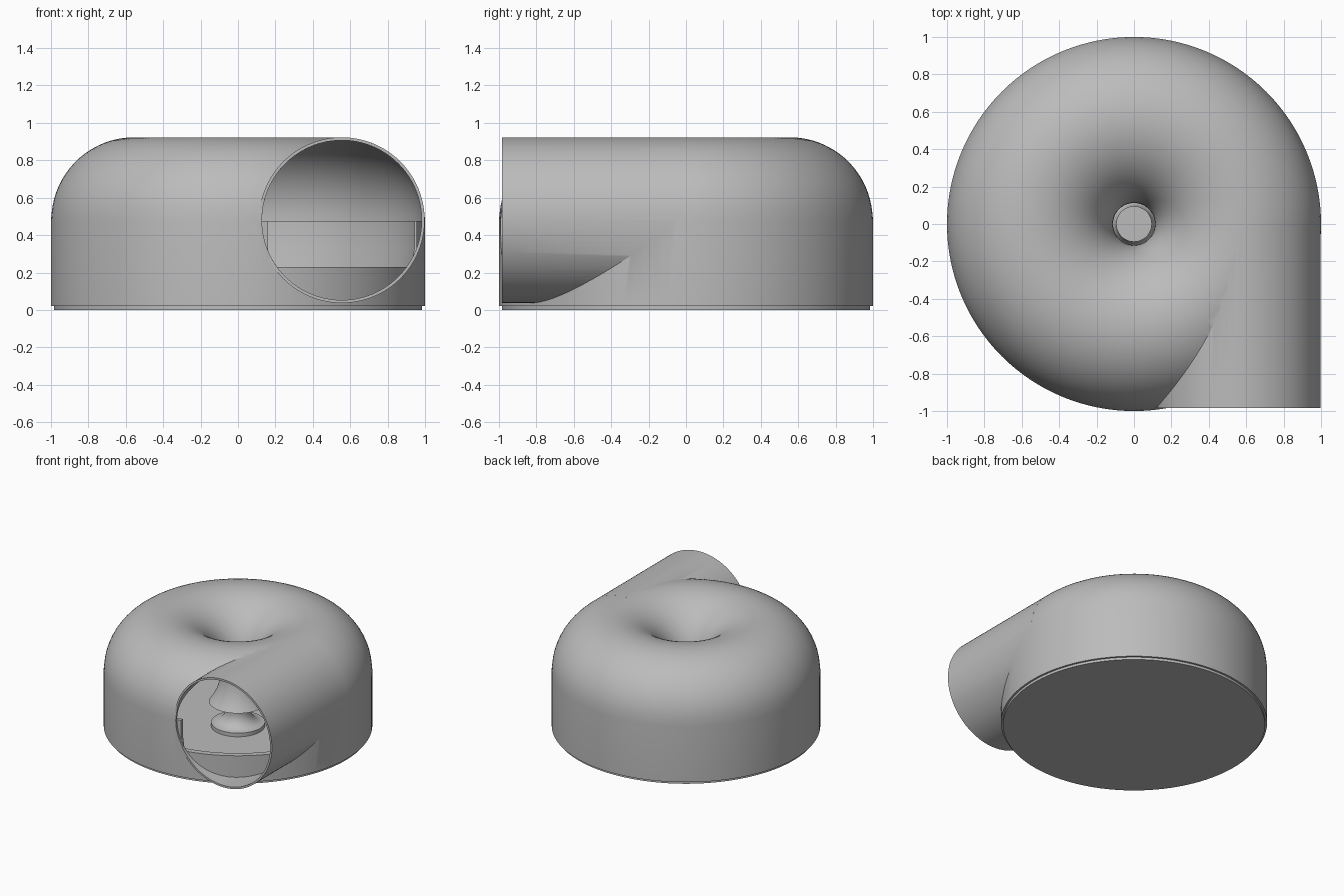
import bpy, bmesh, math
from mathutils import Matrix

cube = bpy.data.objects.get("Cube")
if cube:
    bpy.data.objects.remove(cube)

SEG = 128
RING, TUBE, MID, WALL = 0.555, 0.443, 0.48, 0.016   # ring radius, tube radius, mid height, wall

grey = bpy.data.materials.new("plain_grey")
grey.use_nodes = True
colour = (0.5, 0.5, 0.5, 1)
grey.diffuse_color = colour
grey.node_tree.nodes["Principled BSDF"].inputs["Base Color"].default_value = colour


def finish(name, bm):
    bmesh.ops.remove_doubles(bm, verts=bm.verts, dist=1e-5)
    bmesh.ops.recalc_face_normals(bm, faces=bm.faces)
    mesh = bpy.data.meshes.new(name)
    bm.to_mesh(mesh)
    bm.free()
    mesh.materials.append(grey)
    obj = bpy.data.objects.new(name, mesh)
    bpy.context.collection.objects.link(obj)
    return obj


def lathe(name, profile):
    """Revolve a closed (radius, height) outline about the z axis."""
    bm = bmesh.new()
    verts = [bm.verts.new((r, 0, z)) for r, z in profile]
    edges = [bm.edges.new((a, b)) for a, b in zip(verts, verts[1:] + verts[:1])]
    bmesh.ops.spin(bm, geom=verts + edges, cent=(0, 0, 0), axis=(0, 0, 1),
                   angle=2 * math.pi, steps=SEG, use_duplicate=False)
    bmesh.ops.dissolve_degenerate(bm, dist=1e-6, edges=bm.edges)
    return finish(name, bm)


def pipe(name, radius, y0, y1):
    bm = bmesh.new()
    place = Matrix.Translation((RING, (y0 + y1) / 2, MID)) @ Matrix.Rotation(math.pi / 2, 4, 'X')
    bmesh.ops.create_cone(bm, cap_ends=True, segments=96, radius1=radius, radius2=radius,
                          depth=y1 - y0, matrix=place)
    return finish(name, bm)


def box(name, low, high):
    bm = bmesh.new()
    size = [b - a for a, b in zip(low, high)]
    mid = [(a + b) / 2 for a, b in zip(low, high)]
    bmesh.ops.create_cube(bm, size=1, matrix=Matrix.Translation(mid) @ Matrix.Diagonal((*size, 1)))
    return finish(name, bm)


def combine(target, tool, operation):
    mod = target.modifiers.new("combine", 'BOOLEAN')
    mod.operation, mod.solver, mod.object = operation, 'EXACT', tool
    bpy.context.view_layer.objects.active = target
    bpy.ops.object.modifier_apply(modifier=mod.name)
    bpy.data.objects.remove(tool)


def dome_arc(radius, lip=0.22, steps=44):
    """Tube section from the outer wall over the top and down to the lip."""
    end = math.pi + math.asin((MID - lip) / radius)
    return [(RING + radius * math.cos(end * i / steps), MID + radius * math.sin(end * i / steps))
            for i in range(steps + 1)]


# Ring-shaped housing with a tangential inlet pipe, hollowed out
outer = dome_arc(TUBE)
outer[0] = (1.0, MID)
housing = lathe("housing", [(1.0, 0.02)] + outer + [(outer[-1][0], 0.02)])
combine(housing, pipe("pipe_outer", TUBE, -0.985, -0.01), 'UNION')
inner = dome_arc(TUBE - WALL)
combine(housing, lathe("cavity", [(0.985, -0.1)] + inner + [(0.13, 0.22), (0.13, -0.1)]), 'DIFFERENCE')
combine(housing, pipe("pipe_bore", TUBE - WALL, -1.2, -0.02), 'DIFFERENCE')

# Base cup with a sloped foot, opened where the inlet enters
base = lathe("base_cup", [(0, 0), (0.984, 0), (0.984, 0.475), (0.955, 0.475),
                          (0.955, 0.33), (0.9, 0.02), (0, 0.02)])
combine(base, box("inlet_window", (0.16, -1.2, 0.23), (0.955, -0.15, 0.7)), 'DIFFERENCE')

# Central hub with a concave flare
flare = [(0.2 - 0.105 * math.sin(a), 0.155 - 0.105 * math.cos(a))
         for a in (math.pi / 2 * i / 12 for i in range(13))]
hub = lathe("centre_hub", [(0, 0.019), (0.2, 0.019)] + flare + [(0.095, 0.3), (0, 0.3)])

# Smooth shading with crisp edges
bpy.ops.object.select_all(action='DESELECT')
for part in (housing, base, hub):
    part.select_set(True)
bpy.context.view_layer.objects.active = housing
bpy.ops.object.shade_smooth_by_angle(angle=math.radians(30))
